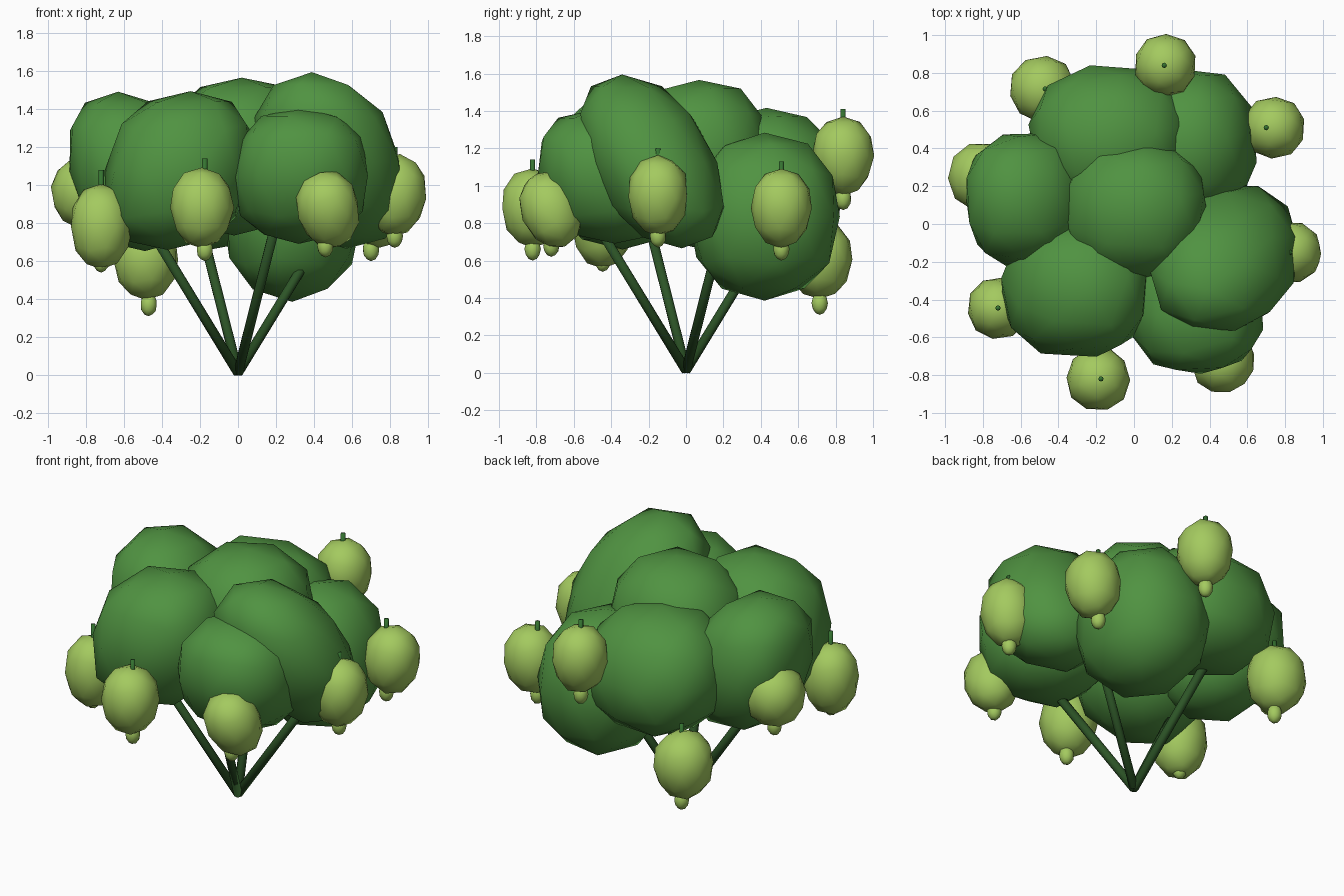
import bpy, bmesh, math, random
from mathutils import Vector, Matrix

if "Cube" in bpy.data.objects:
    bpy.data.objects.remove(bpy.data.objects["Cube"])

random.seed(4)


def material(name, rgb):
    m = bpy.data.materials.new(name)
    m.diffuse_color = (*rgb, 1)
    m.use_nodes = True
    m.node_tree.nodes["Principled BSDF"].inputs["Base Color"].default_value = m.diffuse_color
    return m


LEAF = material("leaf green", (0.080, 0.29, 0.053))
FRUIT = material("fruit lime green", (0.37, 0.59, 0.115))
BRANCH = material("branch dark green", (0.026, 0.09, 0.02))
STEM = material("stem green", (0.035, 0.17, 0.03))


def finish(bm, name, mats):
    """Turn a bmesh into a smooth-shaded object."""
    for f in bm.faces:
        f.smooth = True
    mesh = bpy.data.meshes.new(name)
    bm.to_mesh(mesh)
    bm.free()
    for m in mats:
        mesh.materials.append(m)
    ob = bpy.data.objects.new(name, mesh)
    bpy.context.collection.objects.link(ob)
    return ob


def blob(bm, centre, radii, power=1.0, jitter=0.0, taper=0.0, lean=(0, 0), rot=None):
    """Low-poly ellipsoid; power < 1 is boxier, taper narrows the bottom, lean shifts the top."""
    rot = rot or Matrix.Identity(3)
    spin = Matrix.Rotation(random.uniform(0, 6.28), 3, 'Z')
    verts = bmesh.ops.create_icosphere(bm, subdivisions=2, radius=1)['verts']
    for v in verts:
        p = spin @ v.co
        p = Vector([math.copysign(abs(c) ** power, c) for c in p])
        p *= 1 + random.uniform(-jitter, jitter)
        s = 1 + taper * p.z
        p = Vector((p.x * radii[0] * s + lean[0] * p.z,
                    p.y * radii[1] * s + lean[1] * p.z, p.z * radii[2]))
        v.co = rot @ p + Vector(centre)


def rod(bm, a, b, r, sides=8, index=0):
    """Straight cylinder from a to b."""
    a, b = Vector(a), Vector(b)
    d = b - a
    mat = Matrix.Translation((a + b) / 2) @ d.to_track_quat('Z', 'Y').to_matrix().to_4x4()
    verts = bmesh.ops.create_cone(bm, cap_ends=True, segments=sides, radius1=r,
                                  radius2=r, depth=d.length, matrix=mat)['verts']
    for f in {f for v in verts for f in v.link_faces}:
        f.material_index = index


# Foliage clumps: centre, radii, boxiness power, lean of the top
clumps = {
    "top": ((0.0, 0.07, 1.15), (0.40, 0.385, 0.42), 0.86, (0.02, 0)),
    "back": ((-0.13, 0.47, 1.04), (0.435, 0.375, 0.38), 0.88, (0, -0.04)),
    "back_right": ((0.285, 0.42, 0.835), (0.37, 0.41, 0.445), 0.88, (0, 0)),
    "left": ((-0.56, 0.13, 1.07), (0.33, 0.36, 0.42), 0.83, (-0.07, 0)),
    "front_left": ((-0.31, -0.34, 1.075), (0.39, 0.37, 0.415), 0.82, (0.06, 0)),
    "right": ((0.48, -0.18, 1.125), (0.385, 0.35, 0.465), 0.9, (-0.09, -0.16)),
    "front_right": ((0.33, -0.43, 1.05), (0.36, 0.36, 0.355), 0.80, (0.01, -0.05)),
}
for name, (c, r, power, lean) in clumps.items():
    bm = bmesh.new()
    blob(bm, c, r, power=power, jitter=0.015, lean=lean)
    finish(bm, name + "_foliage", [LEAF])

# Four branches fanning out from the base, a quarter turn apart
bm = bmesh.new()
for k in range(4):
    a = math.radians(22.5 + 90 * k)
    end = (0.56 * math.cos(a), 0.56 * math.sin(a), 0.86)
    rod(bm, (0, 0, 0.012), end, 0.027)
finish(bm, "branches", [BRANCH])

# Hanging fruits: body centre, radius, half height, tilt about x and y in degrees,
# nub and stem offset in x, nub bottom z, stem top z
fruits = [
    ((-0.19, -0.82, 0.88), 0.168, 0.212, 0, 0, 0.015, 0.60, 1.14),
    ((-0.72, -0.445, 0.78), 0.163, 0.225, 0, 0, 0, 0.54, 1.08),
    ((0.475, -0.72, 0.87), 0.165, 0.212, 20, -10, -0.015, 0.62, 1.06),
    ((0.83, -0.15, 0.945), 0.163, 0.217, 0, 6, -0.005, 0.67, 1.20),
    ((0.74, 0.51, 0.88), 0.165, 0.212, 0, 4, -0.04, 0.60, 1.13),
    ((0.165, 0.84, 1.16), 0.165, 0.212, 0, 0, -0.005, 0.87, 1.41),
    ((-0.485, 0.715, 0.605), 0.175, 0.212, 0, 0, 0.015, 0.31, 0.86),
    ((-0.805, 0.25, 0.96), 0.182, 0.19, 0, 10, 0, 0.70, 1.16),
]
for i, (c, r, h, tx, ty, off, low, high) in enumerate(fruits):
    bm = bmesh.new()
    x, y, z = c
    rot = Matrix.Rotation(math.radians(tx), 3, 'X') @ Matrix.Rotation(math.radians(ty), 3, 'Y')
    blob(bm, c, (r, r, h), power=0.94, jitter=0.015, taper=0.06, rot=rot)
    blob(bm, (x + off, y, low + 0.062), (0.044, 0.044, 0.062))                # nub below
    rod(bm, (x + off, y, z + 0.1), (x + off, y, high), 0.014, index=1)        # stem
    finish(bm, f"fruit_{i + 1}", [FRUIT, STEM])
